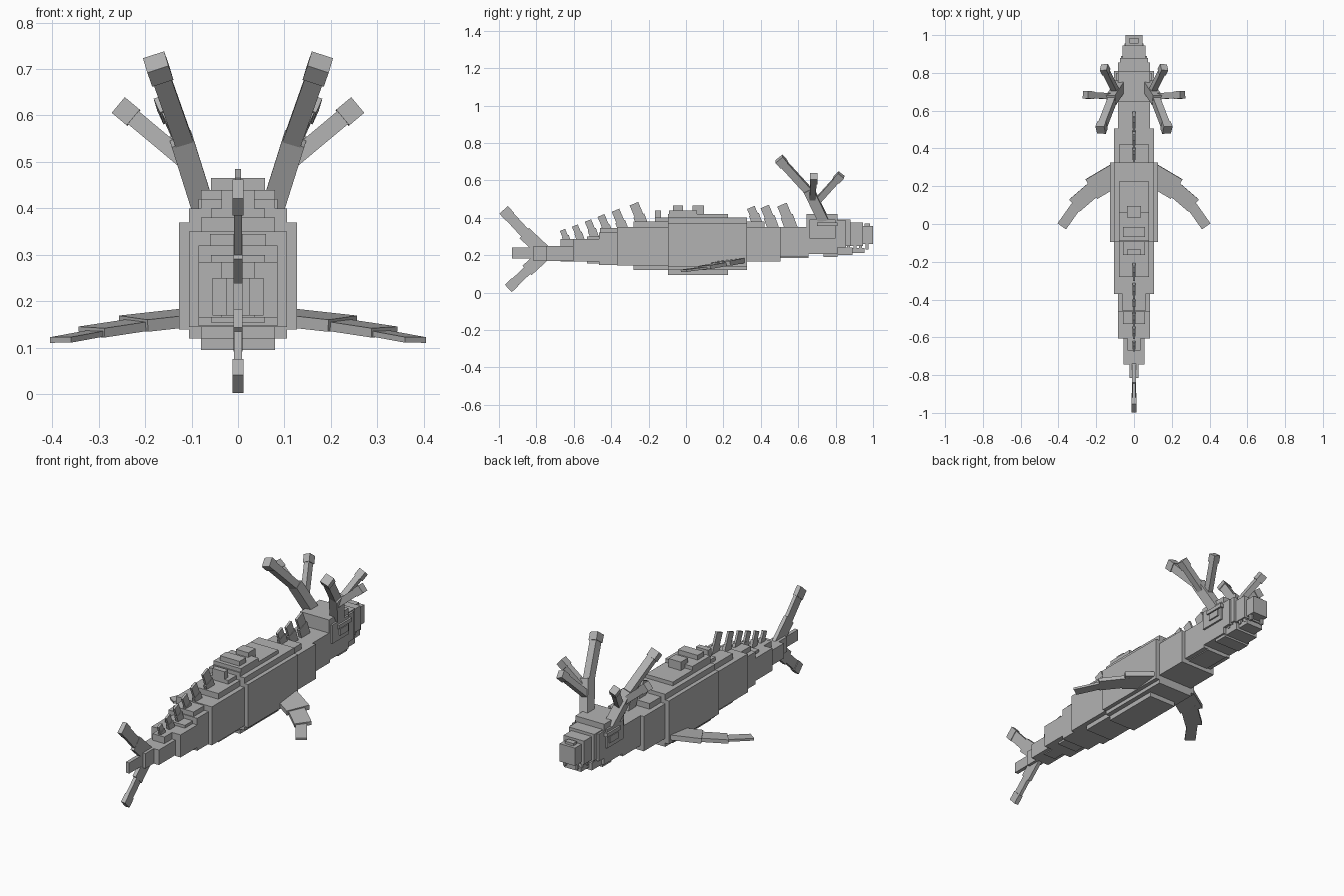
import bpy, bmesh
from mathutils import Vector, Matrix

grey = bpy.data.materials.new("stone grey")
grey.diffuse_color = (0.45, 0.45, 0.45, 1)


def make(name, parts):
    """One object from a list of 4x4 unit-cube transforms."""
    bm = bmesh.new()
    for m in parts:
        bmesh.ops.create_cube(bm, size=1, matrix=m)
    bmesh.ops.recalc_face_normals(bm, faces=bm.faces)
    me = bpy.data.meshes.new(name)
    bm.to_mesh(me)
    bm.free()
    me.materials.append(grey)
    ob = bpy.data.objects.new(name, me)
    bpy.context.collection.objects.link(ob)


def box(w, y0, y1, z0, z1, x=0.0):
    """Box of half width w."""
    return (Matrix.Translation((x, (y0 + y1) / 2, (z0 + z1) / 2))
            @ Matrix.Diagonal((2 * w, y1 - y0, z1 - z0, 1)))


def beam(p, q, w, t, normal):
    """Box from p to q, t thick along the normal and w wide across it."""
    p, q = Vector(p), Vector(q)
    d = (q - p).normalized()
    side = d.cross(Vector(normal)).normalized()
    n = side.cross(d)
    rot = Matrix((side, d, n)).transposed().to_4x4()
    return (Matrix.Translation((p + q) / 2) @ rot
            @ Matrix.Diagonal((w, (q - p).length, t, 1)))


def capped(p, q, w, t, normal, cap=0.042, grow=0.008):
    """Beam ending in a slightly thicker block."""
    p, q = Vector(p), Vector(q)
    k = q - (q - p).normalized() * cap
    return [beam(p, k, w, t, normal), beam(k, q, w + grow, t + grow, normal)]


# Body: stepped segments, each a wide block with narrower plates above and below
make("tail_body", [
    box(.025, -.815, -.72, .17, .25),
    box(.055, -.745, -.60, .17, .25), box(.035, -.67, -.60, .165, .285),
    box(.085, -.605, -.46, .165, .285), box(.058, -.53, -.37, .155, .30),
    box(.085, -.465, -.36, .147, .32), box(.06, -.46, -.28, .147, .345),
])
make("main_body", [
    box(.105, -.37, -.09, .145, .35), box(.08, -.28, -.09, .12, .38),
    box(.058, -.165, -.09, .12, .40),
    box(.127, -.096, .325, .14, .37), box(.105, -.096, .325, .12, .40),
    box(.08, -.096, .225, .095, .42),
])
make("neck", [
    box(.105, .32, .505, .165, .35), box(.08, .32, .42, .165, .38),
    box(.085, .50, .655, .19, .35), box(.06, .50, .655, .185, .325),
])
make("back_plates", [
    box(.08, -.09, .06, .41, .44), box(.058, -.07, -.015, .41, .465),
    box(.036, .035, .095, .41, .465), box(.036, -.165, -.135, .37, .44),
])

# Head, jaws and details
make("head", [
    box(.085, .645, .81, .205, .42), box(.095, .66, .80, .29, .39),
    box(.085, .805, .855, .24, .385), box(.075, .80, .88, .25, .39),
    box(.06, .875, .945, .25, .375), box(.045, .94, 1.0, .26, .355),
    box(.025, .955, .985, .34, .368),
])
make("lower_jaw", [
    box(.075, .735, .81, .19, .25), box(.068, .80, .89, .20, .24),
    box(.05, .88, .955, .212, .238),
])
make("brows", [box(.012, .70, .81, .355, .375, s * .093) for s in (-1, 1)])
make("eyes", [box(.006, .715, .785, .315, .35, s * .097) for s in (-1, 1)])
make("teeth", [box(.006, y, y + .016, .23, .262, s * x) for s in (-1, 1)
               for y, x in ((.825, .065), (.86, .06), (.895, .05), (.925, .045), (.96, .036))])

# Back spines lean towards the tail: y of the base, top height, base height, length
spines = []
for y, top, low, w in ((-.635, .335, .25, .038), (-.565, .358, .26, .042),
                       (-.49, .385, .27, .046), (-.415, .412, .28, .05),
                       (-.335, .44, .30, .055), (-.235, .475, .33, .062),
                       (.375, .455, .36, .055), (.46, .46, .33, .06),
                       (.555, .47, .33, .068)):
    mid = (low + top) / 2
    lean = (top - low) * .3
    spines += [beam((0, y + lean * .3, low), (0, y - lean * .4, mid + .01), w, .016, (1, 0, 0)),
               beam((0, y - lean * .3, mid), (0, y - lean, top), w * .8, .012, (1, 0, 0))]
make("back_spines", spines)

# Tail fins
X = (1, 0, 0)
make("tail_fins", [beam((0, -.75, .21), (0, -.865, .318), .075, .02, X),
                   *capped((0, -.84, .295), (0, -.975, .442), .055, .018, X, .05, .006),
                   beam((0, -.75, .21), (0, -.85, .118), .07, .02, X),
                   *capped((0, -.83, .135), (0, -.95, .022), .048, .018, X, .05, .006),
                   box(.01, -.93, -.80, .183, .24)])

# Paired flippers and antlers
for s, label in ((1, "right"), (-1, "left")):
    def P(x, y, z):
        return (s * x, y, z)
    n = P(.12, -.16, 1)
    make(label + "_flipper", [
        beam(P(.09, .265, .167), P(.225, .185, .152), .12, .026, n),
        beam(P(.19, .205, .153), P(.315, .098, .134), .085, .02, n),
        beam(P(.29, .118, .134), P(.382, -.012, .117), .055, .012, n)])
    out = P(1, 0, -.3)
    make(label + "_antler", [
        beam(P(.07, .735, .385), P(.122, .655, .55), .055, .05, out),
        *capped(P(.11, .67, .525), P(.177, .497, .715), .042, .04, out),
        *capped(P(.09, .69, .475), P(.16, .83, .63), .034, .03, out),
        *capped(P(.105, .675, .495), P(.257, .684, .622), .036, .032, (0, 1, 0))])
